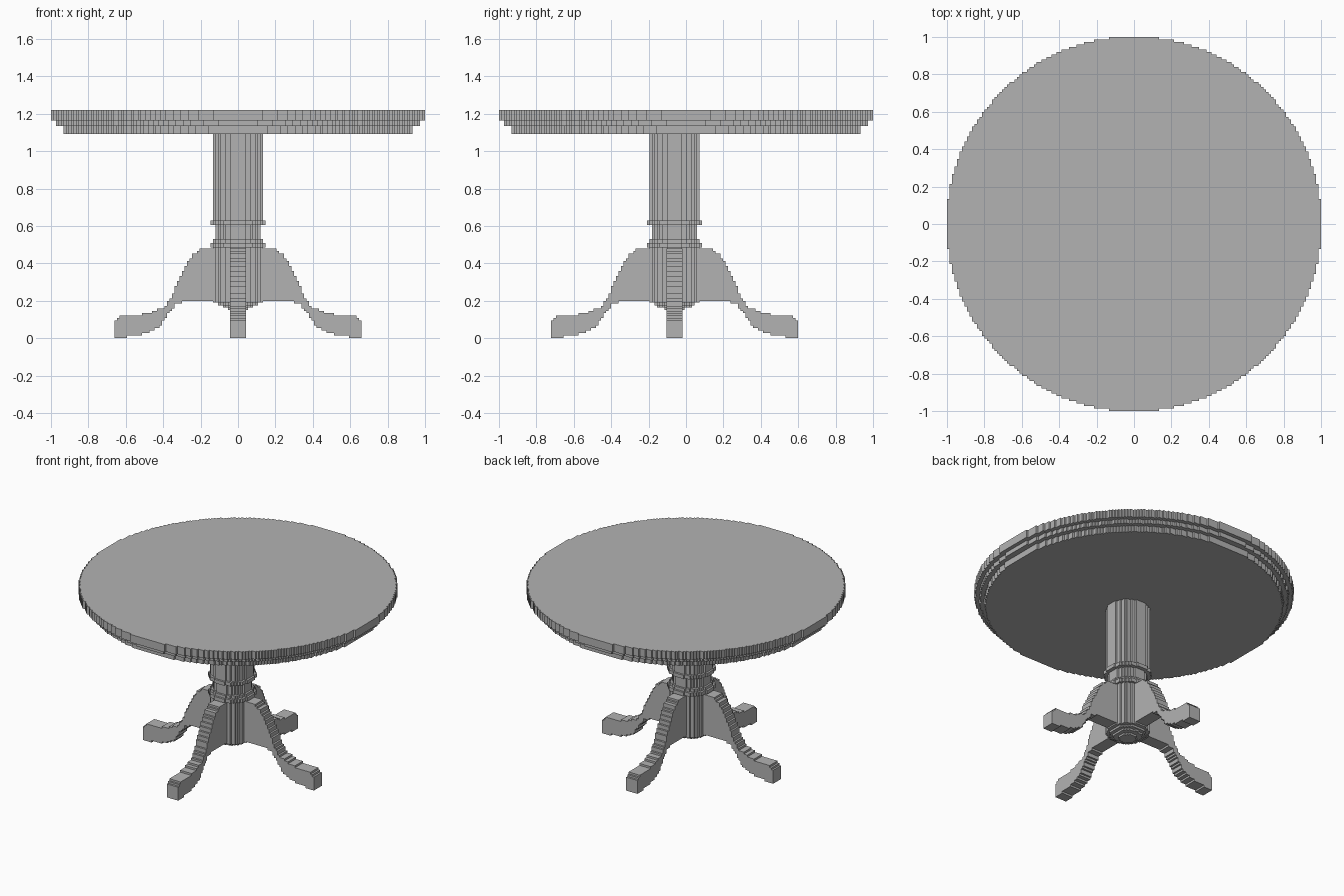
import bpy, bmesh, math
from mathutils import Matrix, Vector

STEP = 2 / 150          # size of one stair step
BASE_Y = -0.062         # the pedestal stands slightly forward of the top

cube = bpy.data.objects.get("Cube")
if cube:
    bpy.data.objects.remove(cube, do_unlink=True)

grey = bpy.data.materials.new("plain grey")
grey.use_nodes = True
colour = (0.45, 0.45, 0.45, 1)
grey.diffuse_color = colour
grey.node_tree.nodes["Principled BSDF"].inputs["Base Color"].default_value = colour


def stair_outline(start, end, low, high):
    """Stepped outline between two curves, one step per column."""
    count = round((end - start) / STEP)
    upper, lower = [], []
    for line, curve in ((upper, high), (lower, low)):
        for i in range(count):
            a = start + i * STEP
            level = round(curve(a + STEP / 2) / STEP) * STEP
            if line and line[-1][1] == level:
                line[-1] = (a + STEP, level)
            else:
                line += [(a, level), (a + STEP, level)]
    return lower + upper[::-1]


def extrude_outline(bm, outline, depth, matrix):
    """Add a prism of the flat outline, raised along local z."""
    verts = [bm.verts.new((x, y, 0)) for x, y in outline]
    face = bm.faces.new(verts)
    result = bmesh.ops.extrude_face_region(bm, geom=[face], use_keep_orig=True)
    top = [g for g in result["geom"] if isinstance(g, bmesh.types.BMVert)]
    bmesh.ops.translate(bm, verts=top, vec=(0, 0, depth))
    bmesh.ops.transform(bm, matrix=matrix, verts=verts + top)


def finish(name, bm):
    bmesh.ops.recalc_face_normals(bm, faces=bm.faces[:])
    mesh = bpy.data.meshes.new(name)
    bm.to_mesh(mesh)
    bm.free()
    mesh.materials.append(grey)
    obj = bpy.data.objects.new(name, mesh)
    bpy.context.collection.objects.link(obj)


def stepped_discs(name, layers, y):
    """Stack of discs with stepped rims: (radius, bottom, top)."""
    bm = bmesh.new()
    for radius, bottom, top in layers:
        half = round(radius / STEP) * STEP
        chord = lambda a, r=radius + 0.002: math.sqrt(max(r * r - a * a, 0))
        outline = stair_outline(-half, half, lambda a: -chord(a), chord)
        extrude_outline(bm, outline, top - bottom, Matrix.Translation((0, y, bottom)))
    finish(name, bm)


def curve_through(points):
    def value(x):
        for (x0, z0), (x1, z1) in zip(points, points[1:]):
            if x <= x1:
                return z0 + (z1 - z0) * max(x - x0, 0) / (x1 - x0)
        return points[-1][1]
    return value


# Round top with two smaller mouldings underneath
stepped_discs("table_top", [(1.0, 1.165, 1.22)], 0)
stepped_discs("top_moulding", [(0.97, 1.135, 1.165), (0.938, 1.093, 1.135)], 0)

# Pedestal column, collars and rounded lower end
stepped_discs("column", [(0.132, 0.63, 1.093), (0.118, 0.53, 0.605),
                         (0.132, 0.19, 0.485)], BASE_Y)
stepped_discs("collars", [(0.145, 0.605, 0.63), (0.132, 0.51, 0.53),
                          (0.145, 0.485, 0.51)], BASE_Y)
stepped_discs("column_end", [(0.11, 0.176, 0.19), (0.085, 0.163, 0.176),
                             (0.055, 0.15, 0.163)], BASE_Y)

# Four curved legs, each a stepped profile turned about the column
leg_top = curve_through([(0, 0.485), (0.19, 0.485), (0.24, 0.45), (0.275, 0.4),
                         (0.32, 0.31), (0.355, 0.225), (0.39, 0.17), (0.435, 0.15),
                         (0.48, 0.133), (0.56, 0.12), (0.635, 0.118), (0.66, 0.093)])
leg_under = curve_through([(0, 0.2), (0.28, 0.2), (0.33, 0.185), (0.355, 0.155),
                           (0.39, 0.105), (0.415, 0.065), (0.45, 0.04), (0.5, 0.028),
                           (0.52, 0.014), (0.585, 0.012), (0.6, 0), (0.66, 0)])
profile = stair_outline(0.06, 0.66, leg_under, leg_top)
upright = Matrix.Rotation(math.pi / 2, 4, "X")
width = 0.087
for side, turn in (("left", 0), ("back", 1), ("right", 2), ("front", 3)):
    bm = bmesh.new()
    place = (Matrix.Translation((0, BASE_Y, 0)) @ Matrix.Rotation(turn * math.pi / 2, 4, "Z")
             @ Matrix.Translation((0, width / 2, 0)) @ upright)
    extrude_outline(bm, profile, width, place)
    finish(side + "_leg", bm)
